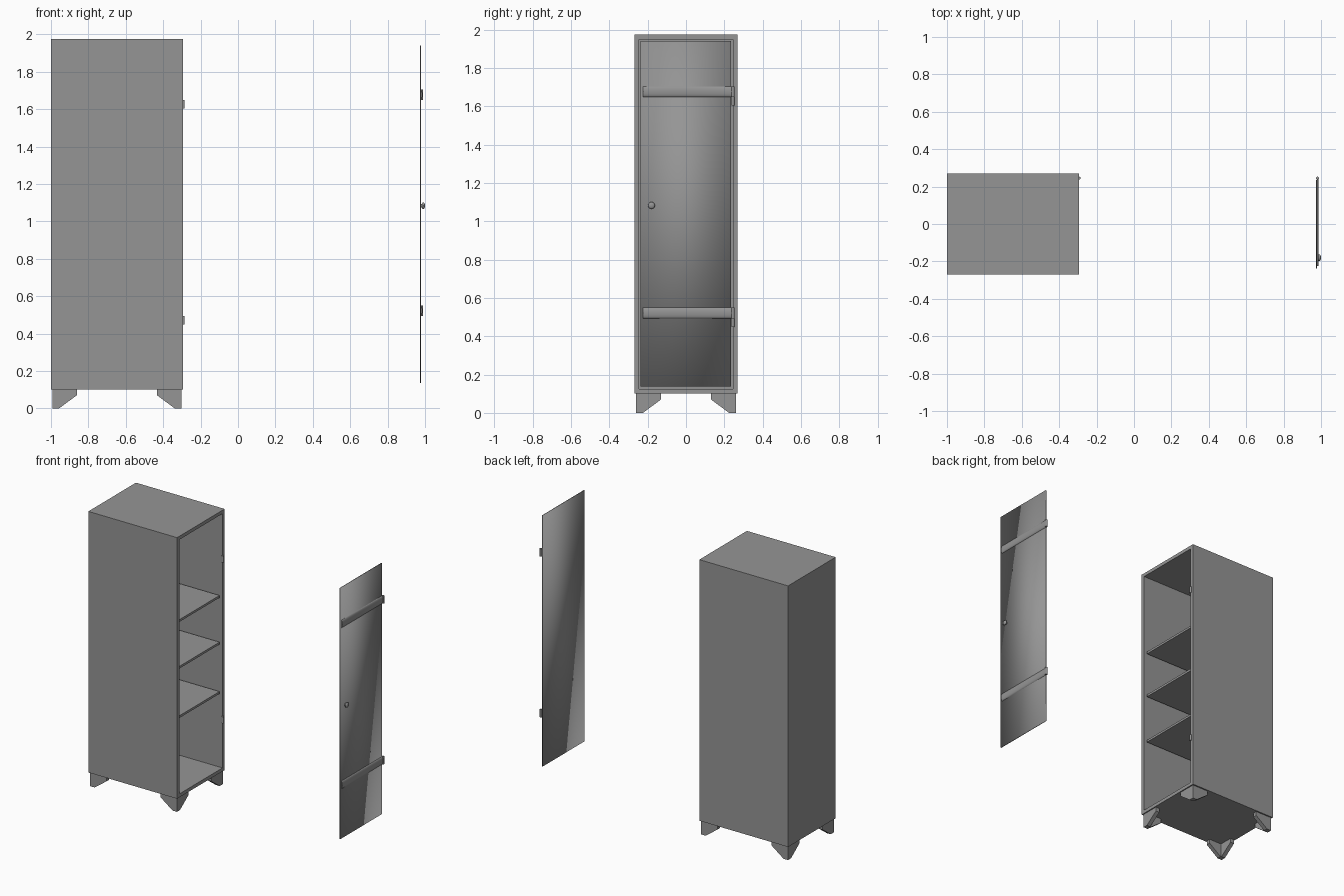
import bpy, bmesh, math
from mathutils import Matrix, Vector

if "Cube" in bpy.data.objects:
    bpy.data.objects.remove(bpy.data.objects["Cube"], do_unlink=True)

grey = bpy.data.materials.new("cabinet_grey")
grey.use_nodes = True
GREY = (0.3, 0.3, 0.3, 1)
grey.diffuse_color = GREY
grey.node_tree.nodes["Principled BSDF"].inputs["Base Color"].default_value = GREY


def finish(name, bm, smooth=None):
    bmesh.ops.recalc_face_normals(bm, faces=bm.faces)
    mesh = bpy.data.meshes.new(name)
    bm.to_mesh(mesh)
    bm.free()
    mesh.materials.append(grey)
    obj = bpy.data.objects.new(name, mesh)
    bpy.context.collection.objects.link(obj)
    if smooth:
        bpy.ops.object.select_all(action="DESELECT")
        obj.select_set(True)
        bpy.context.view_layer.objects.active = obj
        bpy.ops.object.shade_smooth_by_angle(angle=math.radians(smooth))
    return obj


def add_box(bm, lo, hi):
    lo, hi = Vector(lo), Vector(hi)
    m = Matrix.Translation((lo + hi) / 2) @ Matrix.Diagonal((*(hi - lo), 1))
    return bmesh.ops.create_cube(bm, size=1, matrix=m)["verts"]


def box(name, lo, hi, smooth=None):
    bm = bmesh.new()
    add_box(bm, lo, hi)
    return finish(name, bm, smooth)


def extrude(bm, points, offset):
    face = bm.faces.new([bm.verts.new(p) for p in points])
    out = bmesh.ops.extrude_face_region(bm, geom=[face])["geom"]
    moved = [v for v in out if isinstance(v, bmesh.types.BMVert)]
    bmesh.ops.translate(bm, verts=moved, vec=offset)


X0, X1, Y, Z0, Z1, WALL = -1.0, -0.295, 0.27, 0.1, 1.975, 0.035

# Cabinet body: a block whose open side is inset and pushed inwards
bm = bmesh.new()
add_box(bm, (X0, -Y, Z0), (X1, Y, Z1))
bm.normal_update()
opening = max(bm.faces, key=lambda f: f.normal.x)
bmesh.ops.inset_region(bm, faces=[opening], thickness=WALL)
pushed = bmesh.ops.extrude_face_region(bm, geom=[opening])["geom"]
bmesh.ops.translate(bm, vec=(X0 + WALL - X1, 0, 0),
                    verts=[v for v in pushed if isinstance(v, bmesh.types.BMVert)])
bmesh.ops.delete(bm, geom=[f for f in bm.faces if f == opening], context="FACES")
finish("cabinet_body", bm)

# Shelves
for i, z in enumerate((0.665, 1.02, 1.355)):
    box(f"shelf_{i + 1}", (X0 + WALL, -Y + WALL, z - 0.008),
        (X1 - 0.016, Y - WALL, z + 0.008))

# Feet: two tapered bracket plates meeting at each corner
profile = [(0, Z0), (0.13, Z0), (0.13, 0.07), (0.035, 0), (0, 0)]
for xname, cx, sx in (("inner", X0 + 0.008, 1), ("door_side", X1 - 0.008, -1)):
    for yname, cy, sy in (("front", -Y + 0.01, 1), ("back", Y - 0.01, -1)):
        bm = bmesh.new()
        extrude(bm, [(cx + sx * a, cy, z) for a, z in profile], (0, sy * 0.03, 0))
        extrude(bm, [(cx, cy + sy * a, z) for a, z in profile], (sx * 0.03, 0, 0))
        finish(f"{yname}_{xname}_foot", bm)

# Detached door panel
DOOR = 0.978
box("door_panel", (DOOR - 0.005, -0.238, 0.137), (DOOR, 0.236, 1.94), smooth=180)

# Door straps with rounded faces, and the hinge pins on door and cabinet
for name, z in (("lower", 0.522), ("upper", 1.677)):
    bm = bmesh.new()
    arc = [math.pi * i / 8 - math.pi / 2 for i in range(9)]
    extrude(bm, [(DOOR + 0.008 * math.cos(a), -0.225, z + 0.028 * math.sin(a)) for a in arc],
            (0, 0.465, 0))
    finish(f"{name}_door_strap", bm, smooth=40)
    for part, x, pz in (("door", DOOR + 0.003, z), ("cabinet", X1 + 0.002, z - 0.05)):
        bm = bmesh.new()
        half = 0.028 if part == "door" else 0.023
        bmesh.ops.create_cone(bm, cap_ends=True, segments=16, radius1=0.008, radius2=0.008,
                              depth=half * 2, matrix=Matrix.Translation((x, 0.245, pz)))
        finish(f"{name}_{part}_hinge", bm, smooth=40)

# Door knob: short stem and rounded head
bm = bmesh.new()
turn = Matrix.Rotation(math.pi / 2, 4, "Y")
spot = Matrix.Translation((DOOR + 0.005, -0.18, 1.083))
bmesh.ops.create_cone(bm, cap_ends=True, segments=16, radius1=0.01, radius2=0.01,
                      depth=0.01, matrix=spot @ turn)
head = Matrix.Translation((DOOR + 0.013, -0.18, 1.083)) @ Matrix.Diagonal((0.5, 1, 1, 1))
bmesh.ops.create_uvsphere(bm, u_segments=16, v_segments=10, radius=0.018, matrix=head)
finish("door_knob", bm, smooth=40)
